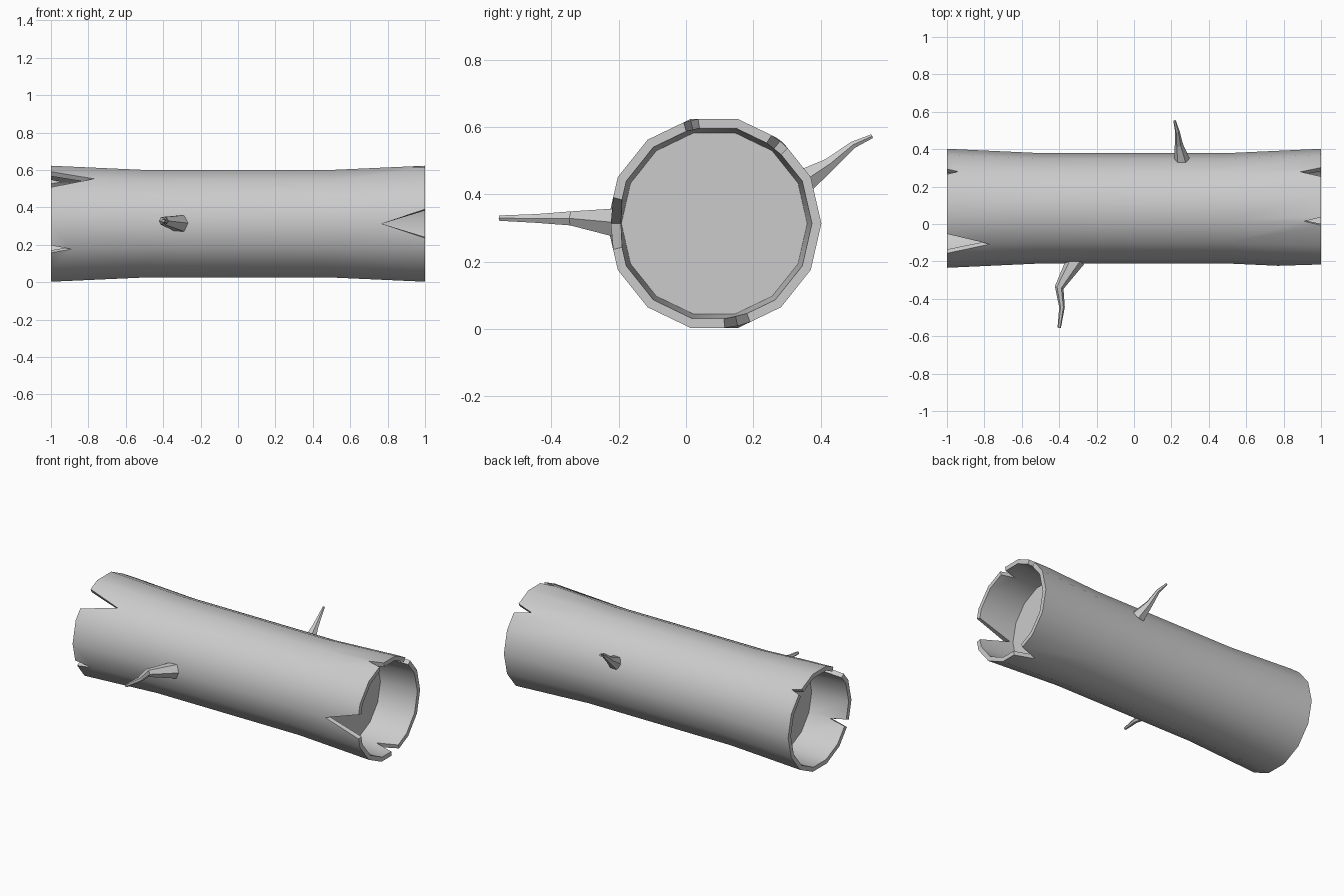
import bpy, bmesh
from math import cos, sin, tau
from mathutils import Vector

if "Cube" in bpy.data.objects:
    bpy.data.objects.remove(bpy.data.objects["Cube"])

N = 14                      # sides of the log
CY, CZ = 0.084, 0.313       # log axis


def pt(x, r, k):
    a = tau * k / N
    return Vector((x, CY + r * cos(a), CZ + r * sin(a)))


# Splits per end: corner index -> (half width in sides, depth)
SPLITS = {
    -1: {5: (0.48, 0.23), 8: (0.16, 0.11), 2: (0.13, 0.06)},
    1: {7: (0.56, 0.23), 2: (0.22, 0.11), 11: (0.28, 0.13), 4: (0.16, 0.09)},
}


def finish(name, bm, smooth):
    bmesh.ops.recalc_face_normals(bm, faces=bm.faces)
    me = bpy.data.meshes.new(name)
    bm.to_mesh(me)
    bm.free()
    ob = bpy.data.objects.new(name, me)
    bpy.context.collection.objects.link(ob)
    if smooth:
        bpy.context.view_layer.objects.active = ob
        ob.select_set(True)
        bpy.ops.object.shade_smooth_by_angle(angle=0.52)
        ob.select_set(False)
    return ob


def end_edge(bm, side, r_end, r_in, x_in):
    """Broken rim: one vertex per corner, or three where the wood is split."""
    corners = []
    for k in range(N):
        p = pt(side, r_end, k)
        if k in SPLITS[side]:
            w, d = SPLITS[side][k]
            tip = p.lerp(pt(side * x_in, r_in, k), d / (1 - x_in))
            pts = [p.lerp(pt(side, r_end, k - 1), w), tip,
                   p.lerp(pt(side, r_end, k + 1), w)]
        else:
            pts = [p]
        corners.append([bm.verts.new(q) for q in pts])
    return corners


def skin(bm, ring, corners):
    """Panels from a plain ring out to the broken rim."""
    for k in range(N):
        j = (k + 1) % N
        bm.faces.new([ring[k], ring[j]] + corners[j][:2][::-1] + corners[k][-2:][::-1]
                     if len(corners[j]) > 1 and len(corners[k]) > 1 else
                     [ring[k], ring[j]]
                     + (corners[j][:2][::-1] if len(corners[j]) > 1 else corners[j])
                     + (corners[k][-2:][::-1] if len(corners[k]) > 1 else corners[k]))


# Hollow-ended log
bm = bmesh.new()
mids = {}
for s in (-1, 1):
    mids[s] = [bm.verts.new(pt(s * 0.5, 0.295, k)) for k in range(N)]
    floor = [bm.verts.new(pt(s * 0.75, 0.276, k)) for k in range(N)]
    outer = end_edge(bm, s, 0.318, 0.295, 0.5)
    inner = end_edge(bm, s, 0.290, 0.276, 0.75)
    skin(bm, mids[s], outer)
    skin(bm, floor, inner)
    bm.faces.new(floor)
    # rim thickness
    o = [v for c in outer for v in c]
    i = [v for c in inner for v in c]
    for a in range(len(o)):
        b = (a + 1) % len(o)
        bm.faces.new([o[a], o[b], i[b], i[a]])
for k in range(N):
    j = (k + 1) % N
    bm.faces.new([mids[-1][k], mids[-1][j], mids[1][j], mids[1][k]])
finish("log", bm, True)


def twig(name, path, sides=6):
    """Tapered crooked branch: path of (x, y, z, radius)."""
    bm = bmesh.new()
    pos = [Vector(p[:3]) for p in path]
    rings = []
    for n, p in enumerate(path):
        t = (pos[min(n + 1, len(pos) - 1)] - pos[max(n - 1, 0)]).normalized()
        u = (Vector((1, 0, 0)) - t * t.x).normalized()
        v = t.cross(u)
        rings.append([bm.verts.new(pos[n] + p[3] * (u * cos(tau * k / sides) + v * sin(tau * k / sides)))
                      for k in range(sides)])
    for a, b in zip(rings, rings[1:]):
        for k in range(sides):
            j = (k + 1) % sides
            bm.faces.new([a[k], a[j], b[j], b[k]])
    bm.faces.new(rings[0])
    bm.faces.new(rings[-1])
    finish(name, bm, False)


# Branch stubs
twig("front_branch", [(-0.31, -0.19, 0.314, 0.05), (-0.40, -0.34, 0.328, 0.024),
                      (-0.385, -0.445, 0.328, 0.015), (-0.40, -0.555, 0.329, 0.009)])
twig("back_branch", [(0.255, 0.345, 0.435, 0.043), (0.24, 0.425, 0.488, 0.022),
                     (0.232, 0.495, 0.546, 0.012), (0.217, 0.552, 0.572, 0.007)])
